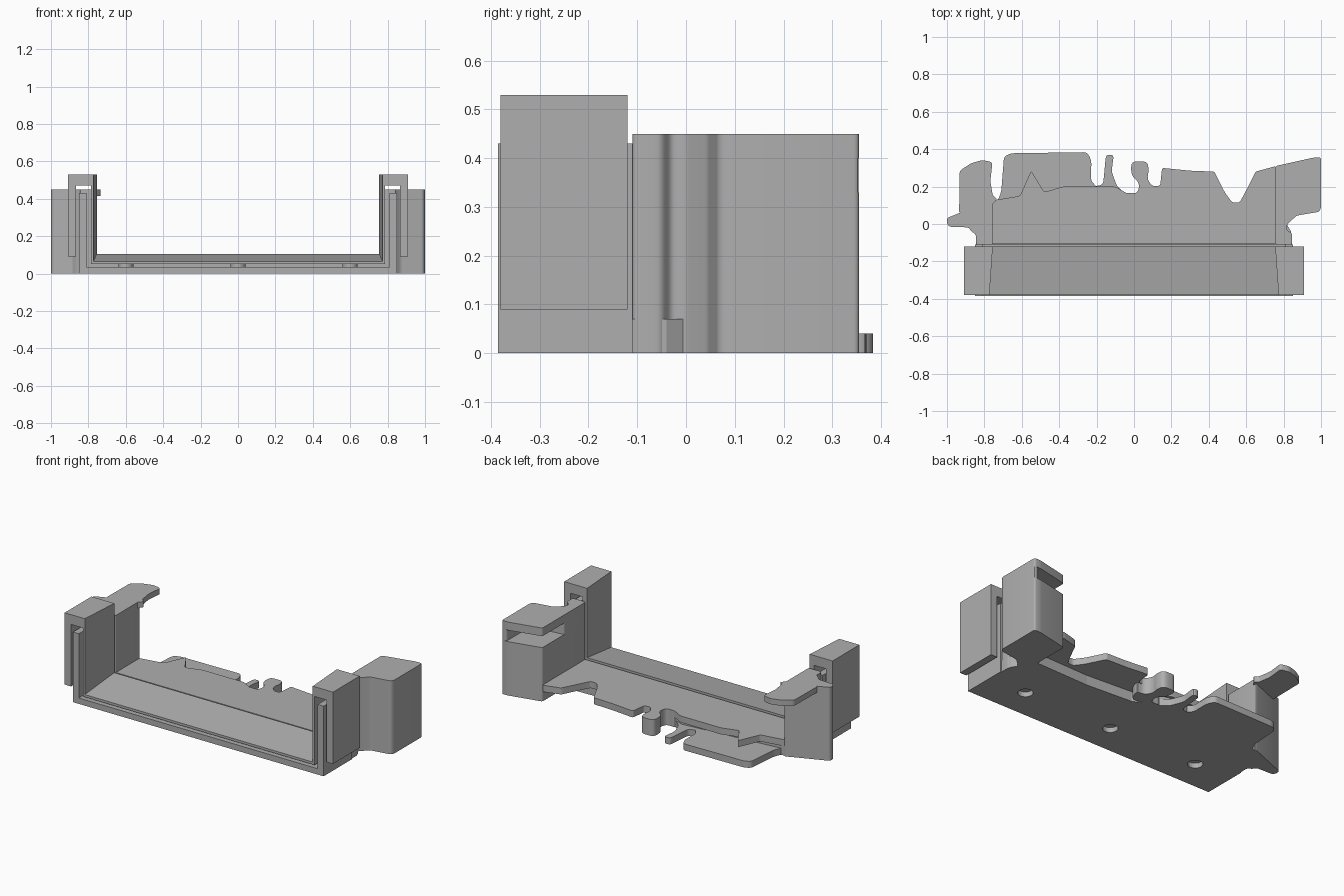
import bpy, bmesh, math
from mathutils import Vector

grey = bpy.data.materials.new("plain grey")
grey.diffuse_color = (0.43, 0.43, 0.43, 1)


def rounded(pts, r):
    """Replace every corner by a short quadratic arc."""
    out = []
    for i, p in enumerate(pts):
        p = Vector(p)
        a, b = Vector(pts[i - 1]), Vector(pts[(i + 1) % len(pts)])
        s = p + (a - p) * min(0.45, r / (a - p).length)
        e = p + (b - p) * min(0.45, r / (b - p).length)
        for k in range(5):
            t = k / 4
            out.append(s * (1 - t) ** 2 + p * 2 * t * (1 - t) + e * t * t)
    return out


def prism(name, pts, lo, hi, axis='z', r=0):
    """Extrude a flat outline: xy along z, or yz along x."""
    if r:
        pts = rounded(pts, r)
    bm = bmesh.new()
    if axis == 'z':
        co = [(p[0], p[1], lo) for p in pts]
        d = (0, 0, hi - lo)
    else:
        co = [(lo, p[0], p[1]) for p in pts]
        d = (hi - lo, 0, 0)
    f = bm.faces.new([bm.verts.new(c) for c in co])
    g = bmesh.ops.extrude_face_region(bm, geom=[f])
    bmesh.ops.translate(bm, vec=d, verts=[v for v in g['geom'] if isinstance(v, bmesh.types.BMVert)])
    bmesh.ops.recalc_face_normals(bm, faces=bm.faces)
    me = bpy.data.meshes.new(name)
    bm.to_mesh(me)
    bm.free()
    me.materials.append(grey)
    ob = bpy.data.objects.new(name, me)
    bpy.context.collection.objects.link(ob)
    if r:
        bpy.context.view_layer.objects.active = ob
        ob.select_set(True)
        bpy.ops.object.shade_smooth_by_angle(angle=math.radians(30))
        ob.select_set(False)
    return ob


def box(name, x0, x1, y0, y1, z0, z1):
    return prism(name, [(x0, y0), (x1, y0), (x1, y1), (x0, y1)], z0, z1)


def circle(x, y, rad, n=24):
    return [(x + rad * math.cos(2 * math.pi * i / n), y + rad * math.sin(2 * math.pi * i / n)) for i in range(n)]


# Base plate with three round recesses underneath
base = box("base_plate", -0.85, 0.85, -0.385, -0.11, 0, 0.036)
for x in (-0.6, 0, 0.6):
    cutter = prism("hole_cutter", circle(x, -0.2, 0.042), -0.02, 0.03)
    cutter.hide_render = True
    cutter.hide_set(True)
    m = base.modifiers.new("hole", 'BOOLEAN')
    m.operation = 'DIFFERENCE'
    m.solver = 'EXACT'
    m.object = cutter
    prism("spacer", circle(x, -0.2, 0.04), 0.036, 0.05)

# Inner liner floor, sloping up to the back
prism("liner_floor", [(-0.38, 0.05), (-0.12, 0.05), (-0.12, 0.105), (-0.38, 0.065)], -0.785, 0.785, 'x')

for s, side in ((1, "right"), (-1, "left")):
    # Upright rail of the outer frame
    box(side + "_rail", s * 0.81, s * 0.85, -0.385, -0.11, 0.036, 0.43)
    # Hook-shaped clip over the rail
    prism(side + "_clip_inner",
          [(s * 0.785, -0.38), (s * 0.785, -0.12), (s * 0.755, -0.12), (s * 0.773, -0.38)], 0.05, 0.53)
    box(side + "_clip_top", s * 0.785, s * 0.91, -0.38, -0.12, 0.47, 0.53)
    box(side + "_clip_outer", s * 0.866, s * 0.91, -0.38, -0.12, 0.09, 0.47)

# Lower rear deck
prism("rear_base", [(-0.845, -0.11), (0.845, -0.11), (0.84, -0.04), (0.76, 0.09), (0.4, 0.08),
                    (0.1, 0.1), (0, 0.15), (-0.1, 0.18), (-0.76, 0.12), (-0.845, -0.04)], 0, 0.07)
# Upper rear deck with wavy back edge
prism("rear_deck", [(-0.76, -0.105), (0.76, -0.105), (0.76, 0.31), (0.65, 0.28), (0.6, 0.18),
                    (0.565, 0.115), (0.525, 0.115), (0.485, 0.17), (0.43, 0.28), (0.3, 0.285),
                    (0.15, 0.3), (0.14, 0.205), (0.085, 0.2), (0.08, 0.16), (-0.04, 0.165),
                    (-0.1, 0.2), (-0.2, 0.2), (-0.38, 0.2), (-0.48, 0.17), (-0.55, 0.285),
                    (-0.61, 0.15), (-0.76, 0.125)], 0.06, 0.1, r=0.012)
# Tall hook
prism("hook", [(-0.06, 0.14), (-0.04, 0.168), (0.02, 0.162), (0.03, 0.22), (-0.015, 0.26),
               (-0.015, 0.335), (0.07, 0.335), (0.08, 0.29), (0.07, 0.24), (0.1, 0.2),
               (0.15, 0.2), (0.12, 0.12)], 0, 0.1, r=0.03)
# Low finger and low tab
prism("finger", [(-0.2, 0.12), (-0.22, 0.2), (-0.165, 0.21), (-0.15, 0.37), (-0.108, 0.37),
                 (-0.12, 0.28), (-0.09, 0.2), (-0.03, 0.15), (-0.04, 0.12)], 0, 0.04, r=0.02)
prism("low_tab", [(-0.74, 0.1), (-0.71, 0.17), (-0.695, 0.36), (-0.66, 0.378), (-0.25, 0.384),
                  (-0.228, 0.34), (-0.23, 0.23), (-0.2, 0.2), (-0.18, 0.1)], 0, 0.04, r=0.02)

# Left wing and its thin top fin
prism("left_wing", [(-0.755, -0.11), (-0.845, -0.11), (-0.845, -0.055), (-0.87, -0.04),
                    (-0.885, -0.018), (-0.985, -0.015), (-1, 0), (-1, 0.032), (-0.755, 0.13)],
      0, 0.45, r=0.012)
prism("left_fin", [(-0.935, 0.055), (-0.932, 0.285), (-0.87, 0.325), (-0.81, 0.342), (-0.757, 0.33),
                   (-0.768, 0.23), (-0.755, 0.15), (-0.73, 0.135), (-0.76, 0.1)], 0.415, 0.45, r=0.015)

# Right wing, with a slot open to the back and the inside
front = [(0.757, -0.11), (0.845, -0.11), (0.845, -0.05), (0.815, -0.03), (0.82, 0),
         (0.87, 0.045), (0.99, 0.065), (1, 0.085), (1, 0.355)]
full = front + [(0.96, 0.355), (0.757, 0.31)]
prism("right_wing_body", full, 0, 0.33, r=0.012)
prism("right_wing_slot_wall", front + [(0.97, 0.352), (0.97, 0.12), (0.757, 0.1)], 0.33, 0.4, r=0.012)
prism("right_wing_top", full, 0.4, 0.45, r=0.012)
